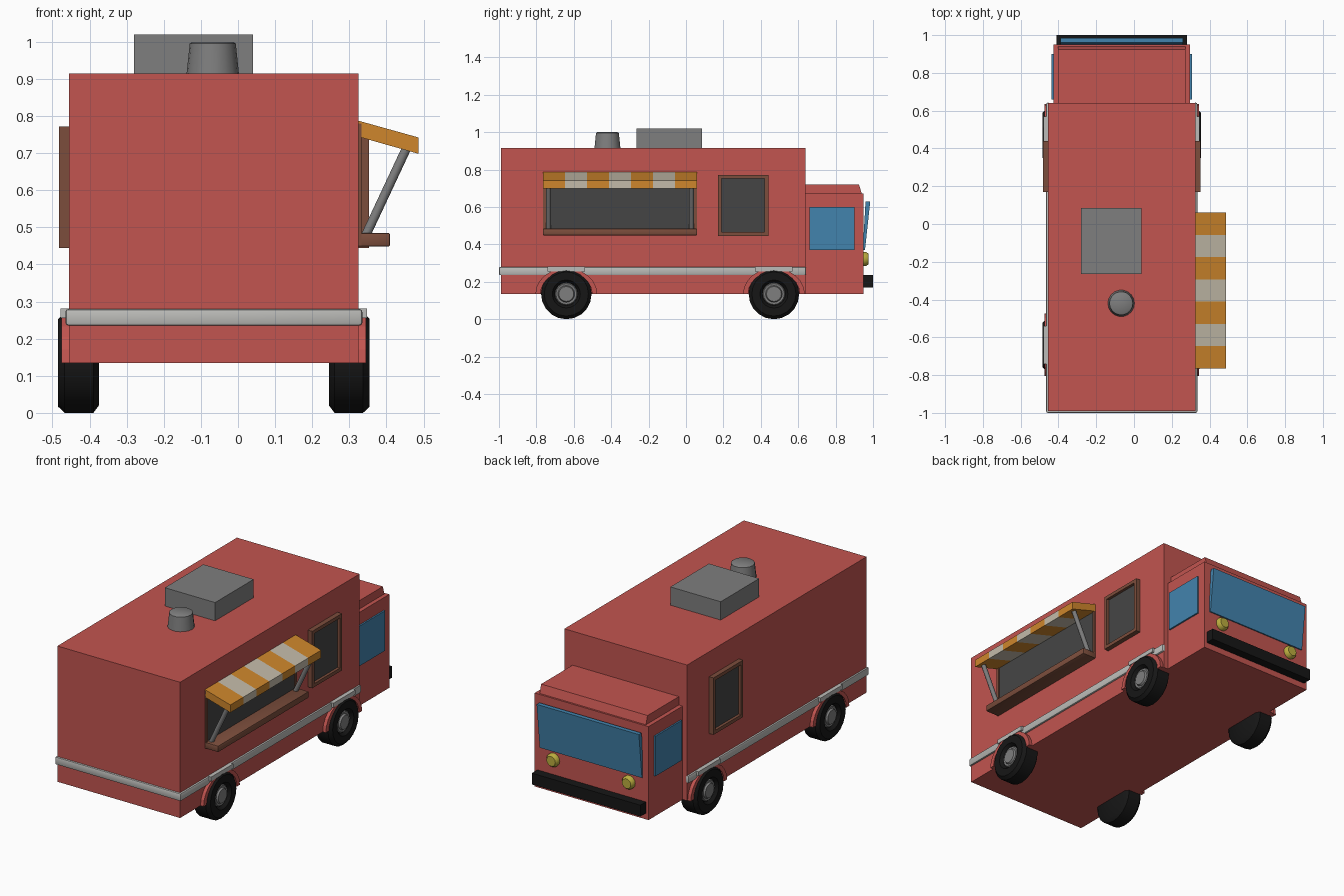
import bpy, bmesh, math
from mathutils import Vector, Matrix

if "Cube" in bpy.data.objects:
    bpy.data.objects.remove(bpy.data.objects["Cube"], do_unlink=True)

MID = -0.065  # centre line of the truck body


def material(name, r, g, b):
    m = bpy.data.materials.new(name)
    m.use_nodes = True
    m.diffuse_color = (r, g, b, 1)
    m.node_tree.nodes["Principled BSDF"].inputs["Base Color"].default_value = (r, g, b, 1)
    return m


RED = material("red paint", 0.54, 0.09, 0.08)
TRIM = material("pale trim", 0.5, 0.5, 0.48)
BLACK = material("black rubber", 0.008, 0.008, 0.008)
GREY = material("grey metal", 0.21, 0.21, 0.21)
DARK = material("dark glass", 0.06, 0.06, 0.06)
BROWN = material("brown wood", 0.2, 0.075, 0.045)
ORANGE = material("orange cloth", 0.62, 0.24, 0.025)
CREAM = material("cream cloth", 0.55, 0.5, 0.4)
BLUE = material("blue glass", 0.055, 0.23, 0.42)
YELLOW = material("yellow lamp", 0.5, 0.42, 0.05)


def finish(name, bm, mat, smooth=False):
    bmesh.ops.recalc_face_normals(bm, faces=bm.faces)
    me = bpy.data.meshes.new(name)
    bm.to_mesh(me)
    bm.free()
    me.materials.append(mat)
    ob = bpy.data.objects.new(name, me)
    bpy.context.collection.objects.link(ob)
    if smooth:
        bpy.ops.object.select_all(action='DESELECT')
        ob.select_set(True)
        bpy.context.view_layer.objects.active = ob
        bpy.ops.object.shade_smooth_by_angle(angle=math.radians(40))
    return ob


def box(name, x, y, z, mat, bevel=0):
    """Box from (low, high) ranges, with optional rounded edges."""
    bm = bmesh.new()
    bmesh.ops.create_cube(bm, size=1)
    for v in bm.verts:
        v.co = Vector([(a + b) / 2 + c * (b - a) for c, (a, b) in zip(v.co, (x, y, z))])
    if bevel:
        bmesh.ops.bevel(bm, geom=bm.edges[:], offset=bevel, segments=2,
                        profile=0.5, affect='EDGES')
    return finish(name, bm, mat, bool(bevel))


def prism(name, profile, lo, hi, mat, axis):
    """Extrude a profile along x (points are y, z) or along y (points are x, z)."""
    bm = bmesh.new()
    place = (lambda t, a, b: (t, a, b)) if axis == 'x' else (lambda t, a, b: (a, t, b))
    ends = [[bm.verts.new(place(t, a, b)) for a, b in profile] for t in (lo, hi)]
    bm.faces.new(ends[0])
    bm.faces.new(ends[1])
    n = len(profile)
    for i in range(n):
        j = (i + 1) % n
        bm.faces.new((ends[0][i], ends[0][j], ends[1][j], ends[1][i]))
    return finish(name, bm, mat)


def lathe(name, profile, centre, direction, mat, sides=20):
    """Spin (radius, height) points about an axis."""
    bm = bmesh.new()
    verts = [bm.verts.new((r, 0, h)) for r, h in profile]
    edges = [bm.edges.new(p) for p in zip(verts, verts[1:])]
    bmesh.ops.spin(bm, geom=verts + edges, cent=(0, 0, 0), axis=(0, 0, 1),
                   angle=math.tau, steps=sides, use_merge=True)
    bmesh.ops.remove_doubles(bm, verts=bm.verts, dist=0.0005)
    turn = Vector(direction).to_track_quat('Z', 'Y').to_matrix().to_4x4()
    bm.transform(Matrix.Translation(centre) @ turn)
    return finish(name, bm, mat, True)


def side(s, a, b):
    """x range between two distances out from the centre line, on side s."""
    return tuple(sorted((MID + s * a, MID + s * b)))


def frame(name, s, y, z, out, w):
    """Four wooden bars round a side window."""
    x = side(s, 0.38, out)
    for part, yy, zz in (("rear", (y[0], y[0] + w), z), ("front", (y[1] - w, y[1]), z),
                         ("top", (y[0] + w, y[1] - w), (z[1] - w, z[1])),
                         ("bottom", (y[0] + w, y[1] - w), (z[0], z[0] + w))):
        box(f"{name}_{part}", x, yy, zz, BROWN)


# Body, cab and cab roof
box("box_body", side(1, -0.39, 0.39), (-0.99, 0.64), (0.135, 0.915), RED)
box("cab", side(1, -0.362, 0.362), (0.63, 0.95), (0.135, 0.672), RED)
prism("cab_roof", [(0.63, 0.67), (0.94, 0.67), (0.925, 0.72), (0.63, 0.72)],
      MID - 0.338, MID + 0.338, RED, 'x')

# Windscreen, bumper and lamps
prism("windscreen", [(0.945, 0.37), (0.957, 0.37), (0.985, 0.63), (0.96, 0.63)],
      MID - 0.325, MID + 0.325, BLUE, 'x')
box("front_bumper", side(1, -0.345, 0.345), (0.945, 1.0), (0.17, 0.235), BLACK)
for s in (-1, 1):
    lathe("headlamp", [(0.038, 0), (0.038, 0.018), (0.028, 0.032), (0, 0.032)],
          (MID + s * 0.24, 0.945, 0.322), (0, 1, 0), YELLOW, 14)

# Trim, cab windows, side windows and wheels on both sides
box("rear_trim", side(1, -0.4, 0.4), (-1.0, -0.98), (0.235, 0.28), TRIM, 0.008)
for s in (-1, 1):
    box("side_trim", side(s, 0.38, 0.4), (-1.0, 0.642), (0.235, 0.28), TRIM, 0.008)
    box("cab_window", side(s, 0.35, 0.371), (0.66, 0.9), (0.37, 0.6), BLUE)
    frame("window_frame", s, (0.17, 0.44), (0.445, 0.772), 0.418, 0.02)
    box("window_pane", side(s, 0.385, 0.402), (0.185, 0.425), (0.46, 0.757), DARK)
    for y in (-0.64, 0.47):
        lathe("tyre", [(0, -0.11), (0.115, -0.11), (0.135, -0.095), (0.135, -0.018),
                       (0.118, 0), (0.075, 0), (0.062, -0.018), (0, -0.018)],
              (MID + s * 0.42, y, 0.135), (s, 0, 0), BLACK)
        lathe("wheel_hub", [(0.062, -0.02), (0.056, -0.012), (0.045, -0.014),
                            (0.04, -0.004), (0, -0.004)],
              (MID + s * 0.42, y, 0.135), (s, 0, 0), GREY, 16)
        # Arch as a half ring over the wheel
        angles = [math.pi * i / 12 for i in range(13)]
        arc = [(y + 0.165 * math.cos(a), 0.135 + 0.138 * math.sin(a)) for a in angles]
        arc += [(y + 0.138 * math.cos(a), 0.135 + 0.12 * math.sin(a)) for a in angles[::-1]]
        prism("wheel_arch", arc, MID + s * 0.38, MID + s * 0.41, RED, 'x')
        box("arch_trim", side(s, 0.39, 0.413), (y - 0.1, y + 0.1), (0.256, 0.281), TRIM)

# Serving hatch with sill
frame("hatch_frame", 1, (-0.765, 0.06), (0.45, 0.78), 0.398, 0.016)
box("hatch_glass", side(1, 0.385, 0.393), (-0.755, 0.05), (0.46, 0.77), DARK)
box("hatch_sill", (0.32, 0.41), (-0.765, 0.06), (0.448, 0.485), BROWN, 0.006)

# Striped awning
STRIPES = 7
step = 0.825 / STRIPES
for i in range(STRIPES):
    y = -0.765 + i * step
    prism("awning_stripe", [(0.322, 0.745), (0.322, 0.788), (0.487, 0.742), (0.487, 0.698)],
          y, y + step, CREAM if i % 2 else ORANGE, 'y')

# Awning struts
for y in (-0.735, 0.03):
    foot, head = Vector((0.345, y, 0.48)), Vector((0.455, y, 0.715))
    span = head - foot
    lathe("awning_strut", [(0, 0), (0.013, 0), (0.013, span.length), (0, span.length)],
          foot, span, GREY, 10)

# Roof unit and vent
box("roof_unit", (-0.28, 0.04), (-0.265, 0.085), (0.9, 1.02), GREY)
lathe("roof_vent", [(0, 0), (0.072, 0), (0.062, 0.095), (0.055, 0.1), (0, 0.1)],
      (-0.068, -0.42, 0.9), (0, 0, 1), GREY, 18)
